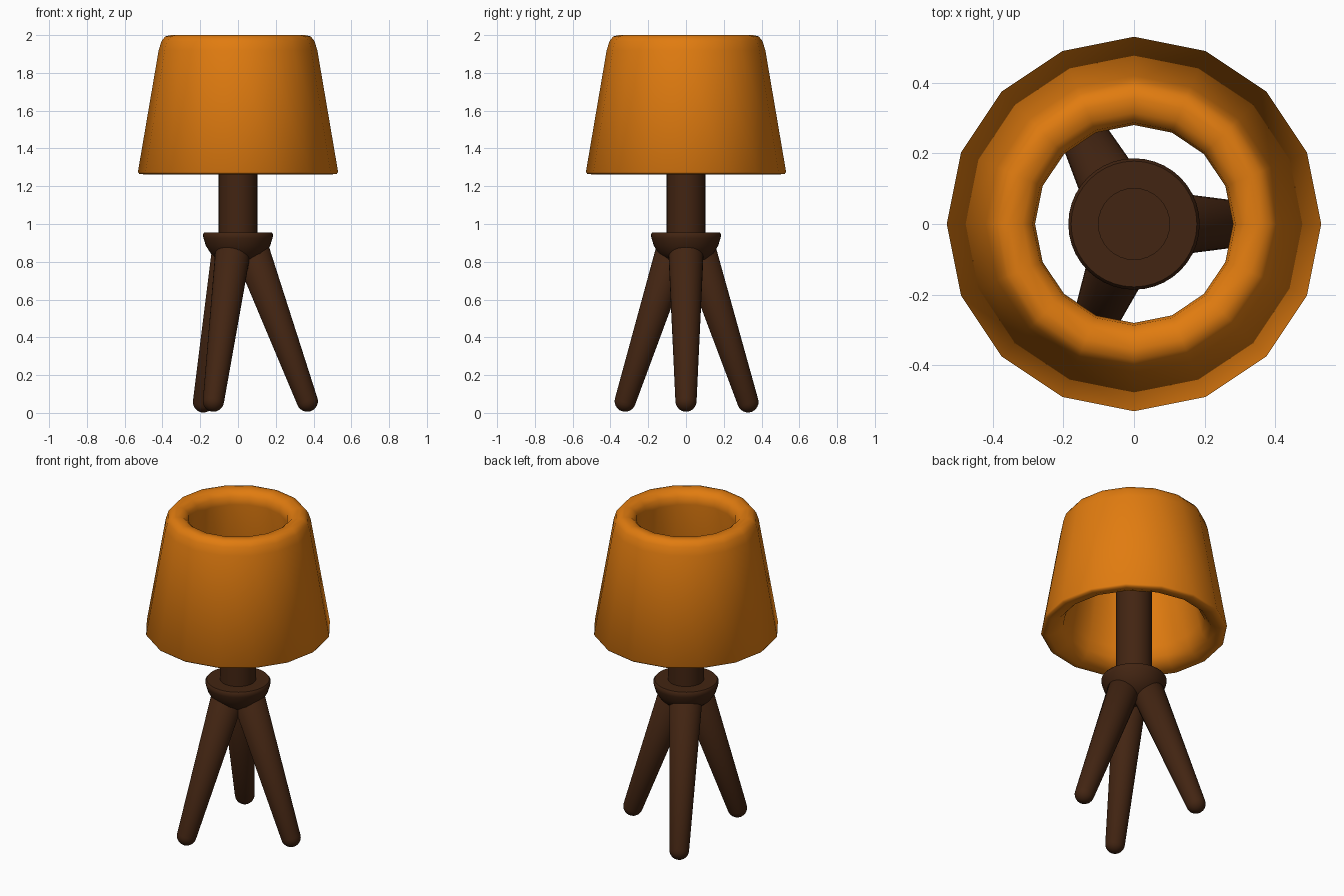
import bpy, bmesh, math
from mathutils import Vector

if "Cube" in bpy.data.objects:
    bpy.data.objects.remove(bpy.data.objects["Cube"])


def material(name, rgb):
    m = bpy.data.materials.new(name)
    m.diffuse_color = (*rgb, 1.0)
    m.use_nodes = True
    m.node_tree.nodes["Principled BSDF"].inputs["Base Color"].default_value = m.diffuse_color
    return m


ORANGE = material("orange fabric", (0.75, 0.2, 0.005))
BROWN = material("dark brown wood", (0.055, 0.018, 0.006))


def lathe(name, profile, sides, mat, closed=False, angle=None):
    """Spin a (radius, height) profile around z."""
    bm = bmesh.new()
    rings = []
    for r, z in profile:
        if r == 0:
            rings.append([bm.verts.new((0, 0, z))] * sides)
        else:
            rings.append([bm.verts.new((r * math.cos(2 * math.pi * i / sides),
                                        r * math.sin(2 * math.pi * i / sides), z))
                          for i in range(sides)])
    pairs = list(zip(rings, rings[1:]))
    if closed:
        pairs.append((rings[-1], rings[0]))
    for a, b in pairs:
        for i in range(sides):
            j = (i + 1) % sides
            quad = list(dict.fromkeys((a[i], a[j], b[j], b[i])))
            bm.faces.new(quad)
    bmesh.ops.recalc_face_normals(bm, faces=bm.faces[:])
    mesh = bpy.data.meshes.new(name)
    bm.to_mesh(mesh)
    bm.free()
    obj = bpy.data.objects.new(name, mesh)
    bpy.context.collection.objects.link(obj)
    mesh.materials.append(mat)
    for o in bpy.context.selected_objects:
        o.select_set(False)
    obj.select_set(True)
    bpy.context.view_layer.objects.active = obj
    if angle is None:
        bpy.ops.object.shade_smooth()
    else:
        bpy.ops.object.shade_smooth_by_angle(angle=math.radians(angle))
    return obj


# Thick sixteen-sided shade with rounded lips, open at top and bottom
lathe("lamp_shade", [
    (0.53, 1.275), (0.522, 1.264), (0.49, 1.263), (0.44, 1.28), (0.405, 1.32),
    (0.39, 1.38), (0.28, 1.92), (0.287, 1.965), (0.315, 1.993), (0.355, 2.0),
    (0.385, 1.993), (0.405, 1.968), (0.42, 1.92)], 16, ORANGE, closed=True)

# Upright stem, ending inside the shade
lathe("stem", [(0, 0.85), (0.102, 0.85), (0.102, 1.6), (0, 1.6)], 32, BROWN, angle=40)

# Bowl-shaped hub holding the legs
lathe("hub", [
    (0, 0.775), (0.06, 0.79), (0.11, 0.815), (0.145, 0.845), (0.17, 0.885),
    (0.183, 0.925), (0.186, 0.945), (0.178, 0.956), (0, 0.956)], 40, BROWN, angle=50)


# Three splayed tapered legs with round feet
def leg(name, top, foot):
    top, foot = Vector(top), Vector(foot)
    axis = top - foot
    r = 0.056
    prof = [(0, -r)]
    prof += [(r * math.sin(a), -r * math.cos(a))
             for a in (math.pi / 2 * k / 6 for k in range(1, 7))]
    prof += [(0.093, axis.length - 0.015), (0.078, axis.length), (0, axis.length)]
    obj = lathe(name, prof, 32, BROWN, angle=50)
    obj.rotation_mode = 'QUATERNION'
    obj.rotation_quaternion = axis.to_track_quat('Z', 'Y')
    obj.location = foot


leg("right_leg", (0.072, 0, 0.86), (0.367, 0, 0.062))
leg("front_leg", (-0.026, -0.066, 0.86), (-0.13, -0.322, 0.062))
leg("back_leg", (-0.045, 0.066, 0.86), (-0.183, 0.328, 0.058))
